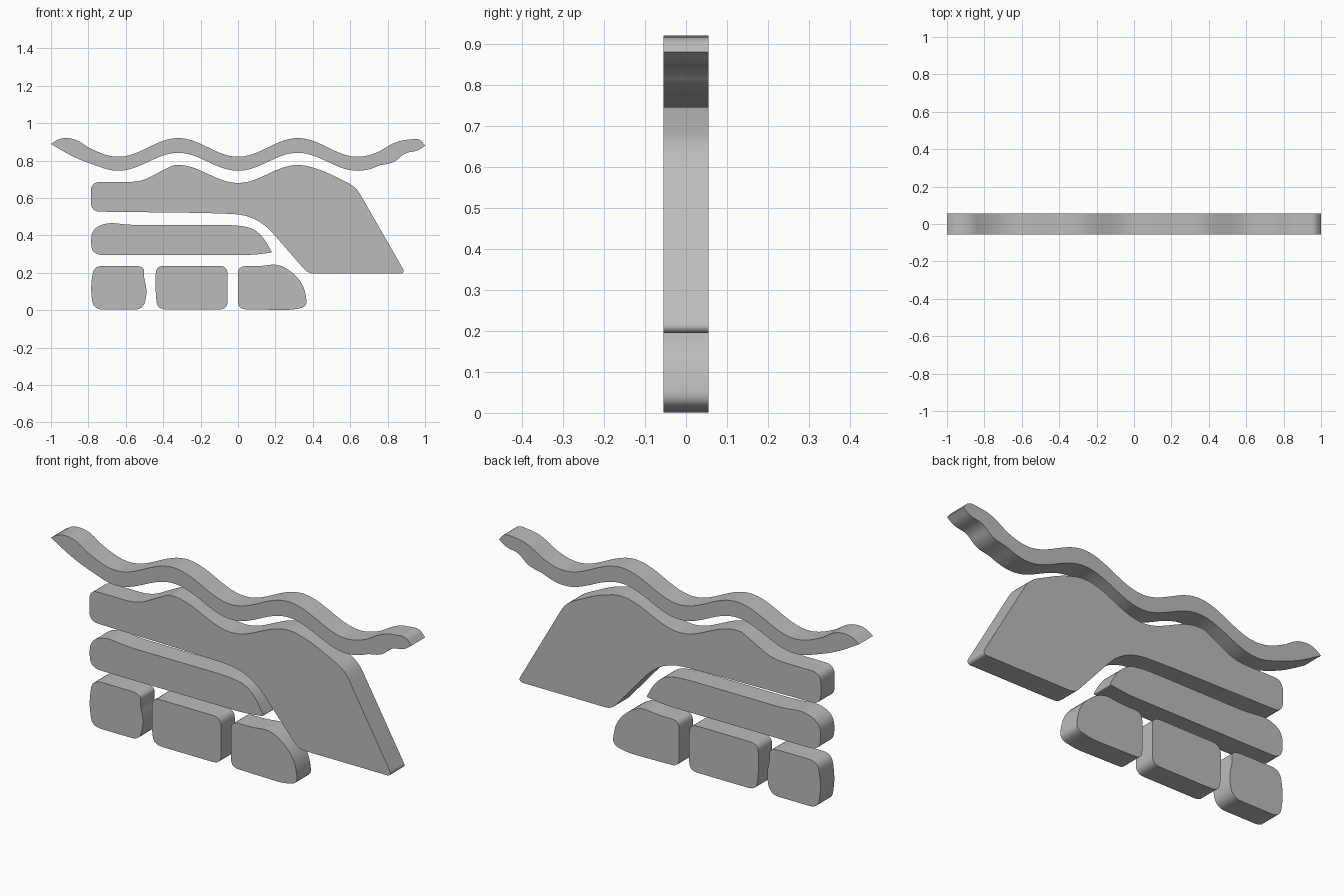
import bpy
import bmesh
from math import cos, pi
from mathutils import Vector

DEPTH = 0.11
PERIOD = 0.64

if "Cube" in bpy.data.objects:
    bpy.data.objects.remove(bpy.data.objects["Cube"], do_unlink=True)

# Single plain grey material
grey = bpy.data.materials.new("plain grey")
grey.use_nodes = True
colour = (0.5, 0.5, 0.5, 1)
grey.diffuse_color = colour
grey.node_tree.nodes["Principled BSDF"].inputs["Base Color"].default_value = colour


def wave(start, end, middle, height, steps=32):
    """Points of a cosine wave with its trough at the centre line."""
    xs = [start + (end - start) * i / steps for i in range(steps + 1)]
    return [(x, middle - height * cos(2 * pi * x / PERIOD), 0) for x in xs]


def rounded(corners, steps=6):
    """Replace each corner (x, z, radius) by a smooth fillet."""
    outline = []
    for i, (x, z, radius) in enumerate(corners):
        corner = Vector((x, z))
        if radius == 0:
            outline.append(corner)
            continue
        before = Vector(corners[i - 1][:2]) - corner
        after = Vector(corners[(i + 1) % len(corners)][:2]) - corner
        a = before.normalized() * min(radius, before.length * 0.49)
        b = after.normalized() * min(radius, after.length * 0.49)
        for k in range(steps + 1):
            t = k / steps
            outline.append(corner + a * (1 - t) ** 2 + b * t ** 2)
    return outline


def slab(name, corners):
    """Extrude a rounded outline along y into a flat-fronted slab."""
    bm = bmesh.new()
    verts = [bm.verts.new((p.x, -DEPTH / 2, p.y)) for p in rounded(corners)]
    face = bm.faces.new(verts)
    result = bmesh.ops.extrude_face_region(bm, geom=[face], use_keep_orig=True)
    moved = [g for g in result["geom"] if isinstance(g, bmesh.types.BMVert)]
    bmesh.ops.translate(bm, verts=moved, vec=(0, DEPTH, 0))
    bmesh.ops.recalc_face_normals(bm, faces=bm.faces)
    mesh = bpy.data.meshes.new(name)
    bm.to_mesh(mesh)
    bm.free()
    mesh.materials.append(grey)
    obj = bpy.data.objects.new(name, mesh)
    bpy.context.collection.objects.link(obj)
    bpy.ops.object.select_all(action="DESELECT")
    obj.select_set(True)
    bpy.context.view_layer.objects.active = obj
    bpy.ops.object.shade_smooth_by_angle()


# Wavy ribbon across the top, pointed at both ends
ribbon_top = wave(-.8, .76, .87, .05, 64)
ribbon_bottom = wave(.76, -.72, .793, .048, 64)
slab("wavy_ribbon",
     [(-1, .888, 0), (-.95, .922, .05), (-.87, .917, .05)]
     + ribbon_top
     + [(.85, .905, .05), (.97, .918, .03), (1, .88, 0),
        (.96, .85, .03), (.89, .842, .04), (.84, .79, .05)]
     + ribbon_bottom
     + [(-.87, .812, .08)])

# Wavy-topped body bending down into a slanted leg
slab("bent_body",
     [(-.787, .685, .05), (-.52, .685, .07), (-.42, .738, .06)]
     + wave(-.35, .37, .728, .048)
     + [(.45, .748, .06), (.63, .66, .05), (.888, .21, .01),
        (.878, .195, .01), (.375, .195, .035), (.1, .51, .13),
        (-.2, .52, .1), (-.787, .527, .05)])

# Long bar under the body, tapering to a curved tip
slab("middle_bar",
     [(-.785, .43, .05), (-.7, .47, .05), (-.58, .455, .06),
      (.05, .455, .13), (.13, .4, .1), (.182, .308, .01),
      (.08, .295, .05), (-.785, .295, .06)])

# Row of three rounded blocks along the base
slab("left_end_block",
     [(-.785, .15, .06), (-.77, .237, .05), (-.5, .237, .06),
      (-.503, .175, .02), (-.485, .1, .06), (-.505, .003, .05),
      (-.77, .003, .05), (-.785, .08, .06)])
slab("centre_block",
     [(-.44, .237, .045), (-.056, .237, .045),
      (-.056, .003, .045), (-.43, .003, .05), (-.44, .08, .03)])
slab("right_end_block",
     [(0, .235, .04), (.12, .235, .04), (.23, .25, .08),
      (.35, .15, .15), (.372, .018, .04), (.28, 0, .04), (0, .005, .04)])
